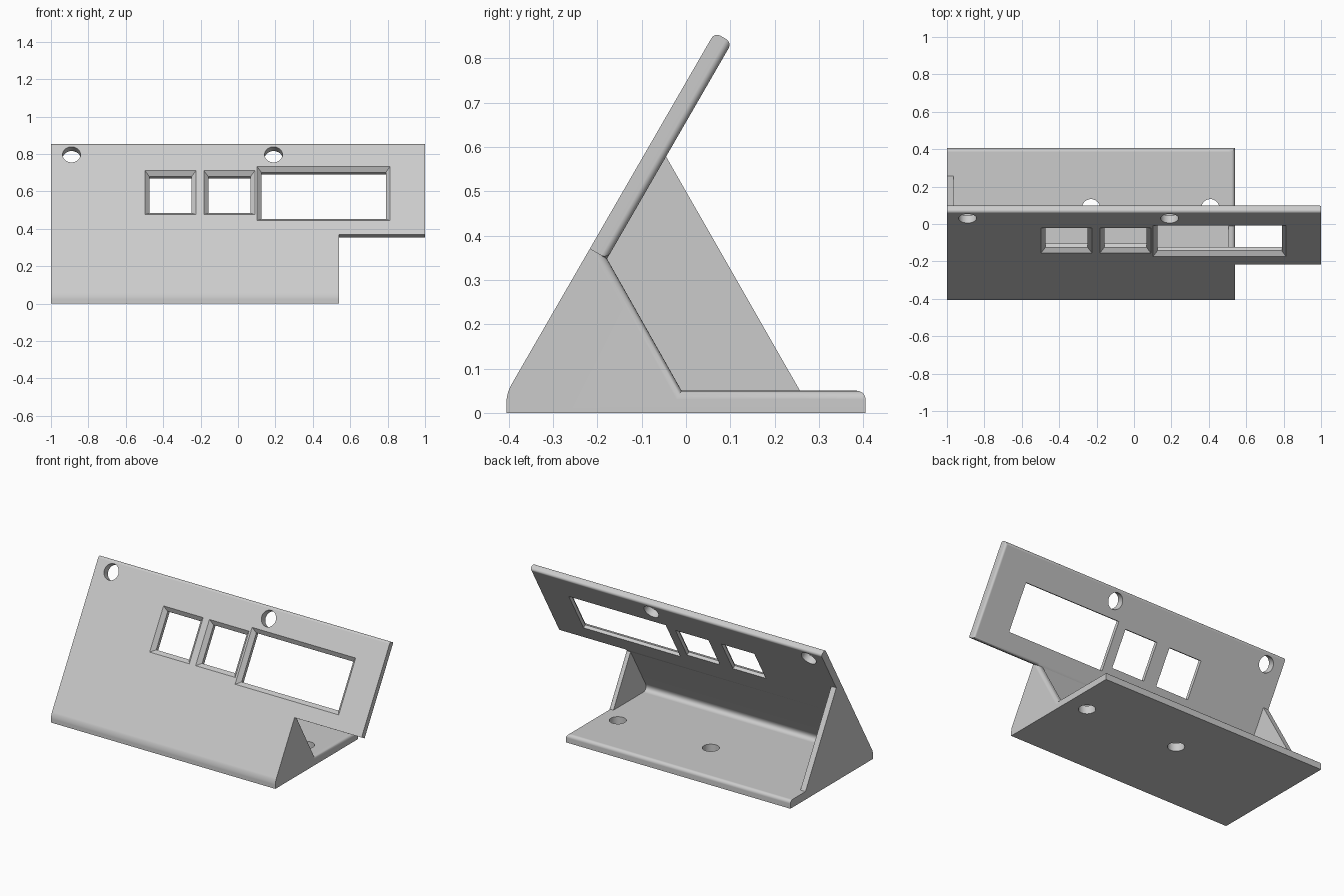
import bpy, bmesh, math
from mathutils import Vector

if "Cube" in bpy.data.objects:
    bpy.data.objects.remove(bpy.data.objects["Cube"], do_unlink=True)

grey = bpy.data.materials.new("plain_grey")
grey.use_nodes = True
grey.diffuse_color = (0.6, 0.6, 0.6, 1)
grey.node_tree.nodes["Principled BSDF"].inputs["Base Color"].default_value = (0.6, 0.6, 0.6, 1)

LEFT, RIGHT, PANEL_RIGHT = -1.0, 0.54, 1.0
WALL, THICK, FLOOR, HALF = 0.035, 0.045, 0.05, 0.405
UP = Vector((0, 0.5, math.sqrt(0.75)))       # up the sloping panel
INTO = Vector((0, math.sqrt(0.75), -0.5))    # through the panel, front to back
SEAM = Vector((0, -0.217, 0.37))             # front of the panel's lower edge


def on_panel(x, z, depth=0.0, rise=0.0):
    """Point on the panel front at height z, moved in by depth and up the slope by rise."""
    p = SEAM + UP * ((z - SEAM.z) / UP.z + rise) + INTO * depth
    p.x = x
    return p


def yz(p):
    return (p.y, p.z)


def make_object(name, bm):
    bmesh.ops.recalc_face_normals(bm, faces=bm.faces)
    mesh = bpy.data.meshes.new(name)
    bm.to_mesh(mesh)
    bm.free()
    mesh.materials.append(grey)
    ob = bpy.data.objects.new(name, mesh)
    bpy.context.scene.collection.objects.link(ob)
    return ob


def prism(name, profile, x0, x1, rounds=(), split=None):
    """Extrude a y-z profile along x, then round the edges lying on given segments."""
    bm = bmesh.new()
    a = [bm.verts.new((x0, y, z)) for y, z in profile]
    b = [bm.verts.new((x1, y, z)) for y, z in profile]
    bm.faces.new(a)
    bm.faces.new(b[::-1])
    for i in range(len(profile)):
        j = (i + 1) % len(profile)
        bm.faces.new((a[i], b[i], b[j], a[j]))
    if split is not None:
        bmesh.ops.bisect_plane(bm, geom=bm.verts[:] + bm.edges[:] + bm.faces[:],
                               plane_co=(split, 0, 0), plane_no=(1, 0, 0))

    def lies_on(p, s, e):
        return abs((p - s).length + (p - e).length - (e - s).length) < 1e-5

    for size, segments in rounds:
        ends = [(Vector(s), Vector(e)) for s, e in segments]
        edges = [ed for ed in bm.edges
                 if any(all(lies_on(v.co, s, e) for v in ed.verts) for s, e in ends)]
        bmesh.ops.bevel(bm, geom=edges, offset=size, segments=5, profile=0.5,
                        affect='EDGES', clamp_overlap=True)
    return make_object(name, bm)


def along(p, x0, x1):
    return ((x0, *p), (x1, *p))


def loft(bm, rings):
    """Closed solid through rings of points, used for cutters."""
    rings = [[bm.verts.new(p) for p in r] for r in rings]
    n = len(rings[0])
    bm.faces.new(rings[0])
    bm.faces.new(rings[-1][::-1])
    for r, s in zip(rings, rings[1:]):
        for i in range(n):
            bm.faces.new((r[i], s[i], s[(i + 1) % n], r[(i + 1) % n]))


def cut(ob, bm):
    """Subtract the cutter and bake the result."""
    cutter = make_object("opening_cutter", bm)
    cutter.hide_render = True
    mod = ob.modifiers.new("openings", 'BOOLEAN')
    mod.operation, mod.solver, mod.object = 'DIFFERENCE', 'EXACT', cutter
    deps = bpy.context.evaluated_depsgraph_get()
    mesh = bpy.data.meshes.new_from_object(ob.evaluated_get(deps))
    ob.modifiers.clear()
    ob.data = mesh
    bpy.data.objects.remove(cutter, do_unlink=True)


# Key points of the side profile
seam_front = yz(SEAM)
seam_back = yz(on_panel(0, SEAM.z, THICK))
top_front, top_back = yz(on_panel(0, 0.858)), yz(on_panel(0, 0.858, THICK))
slope = UP.z / UP.y
inner_corner = (seam_back[0] - (seam_back[1] - FLOOR) / slope, FLOOR)
nose = (-HALF, SEAM.z - (SEAM.y + HALF) * slope)
heel, rear = (HALF, 0), (HALF, FLOOR)
toe = (-0.01, FLOOR)
inner_x = RIGHT - WALL

# Base plate with the lower part of the sloping front
base = prism("base_and_lower_front",
             [(-HALF, 0), heel, rear, inner_corner, seam_back, seam_front, nose],
             LEFT, inner_x,
             [(0.05, [along(inner_corner, LEFT, inner_x)]),
              (0.02, [along(rear, LEFT, inner_x), along(nose, LEFT, inner_x)])])

# Short closed wall at the right end
right_wall = prism("right_end_wall",
                   [(-HALF, 0), heel, rear, toe, seam_back, seam_front, nose],
                   inner_x, RIGHT,
                   [(0.02, [along(nose, inner_x, RIGHT)]),
                    (0.02, [along(rear, inner_x, RIGHT),
                            ((RIGHT, *rear), (RIGHT, *toe)),
                            ((RIGHT, *toe), (RIGHT, *seam_back))])])

# Tall triangular wall at the left end
left_wall = prism("left_end_wall",
                  [inner_corner, (0.257, FLOOR), yz(on_panel(0, 0.6005, THICK))],
                  LEFT, LEFT + WALL)

# Wide upper panel that overhangs on the right
panel = prism("upper_panel", [seam_front, seam_back, top_back, top_front],
              LEFT, PANEL_RIGHT,
              [(0.015, [along(top_front, LEFT, PANEL_RIGHT),
                        along(top_back, LEFT, PANEL_RIGHT),
                        along(seam_back, RIGHT, PANEL_RIGHT),
                        ((PANEL_RIGHT, *seam_back), (PANEL_RIGHT, *top_back))])],
              split=RIGHT)

# Windows with chamfered fronts, and two screw holes, in the panel
bm = bmesh.new()
for x0, x1, z0, z1 in [(-0.497, -0.225, 0.476, 0.711),
                       (-0.182, 0.09, 0.476, 0.711),
                       (0.102, 0.813, 0.444, 0.733)]:
    rings = []
    for depth, inset in [(-0.004, -0.004), (0.023, 0.023), (0.08, 0.023)]:
        rings.append([on_panel(x0 + inset, z0, depth, inset),
                      on_panel(x1 - inset, z0, depth, inset),
                      on_panel(x1 - inset, z1, depth, -inset),
                      on_panel(x0 + inset, z1, depth, -inset)])
    loft(bm, rings)
turns = [math.tau * i / 40 for i in range(40)]
R = 0.048
for x in (-0.89, 0.19):
    loft(bm, [[on_panel(x + R * math.cos(t), 0.797, d, R * math.sin(t)) for t in turns]
              for d in (-0.05, 0.1)])
cut(panel, bm)

# Screw holes in the base
bm = bmesh.new()
for x in (-0.23, 0.408):
    loft(bm, [[(x + R * math.cos(t), 0.085 + R * math.sin(t), z) for t in turns]
              for z in (-0.05, 0.1)])
cut(base, bm)

# Smooth rounded edges, crisp corners
for ob in (base, right_wall, left_wall, panel):
    ob.data.shade_smooth()
    ob.data.set_sharp_from_angle(angle=math.radians(30))
    ob.modifiers.new("flat_faces", 'WEIGHTED_NORMAL').keep_sharp = True
